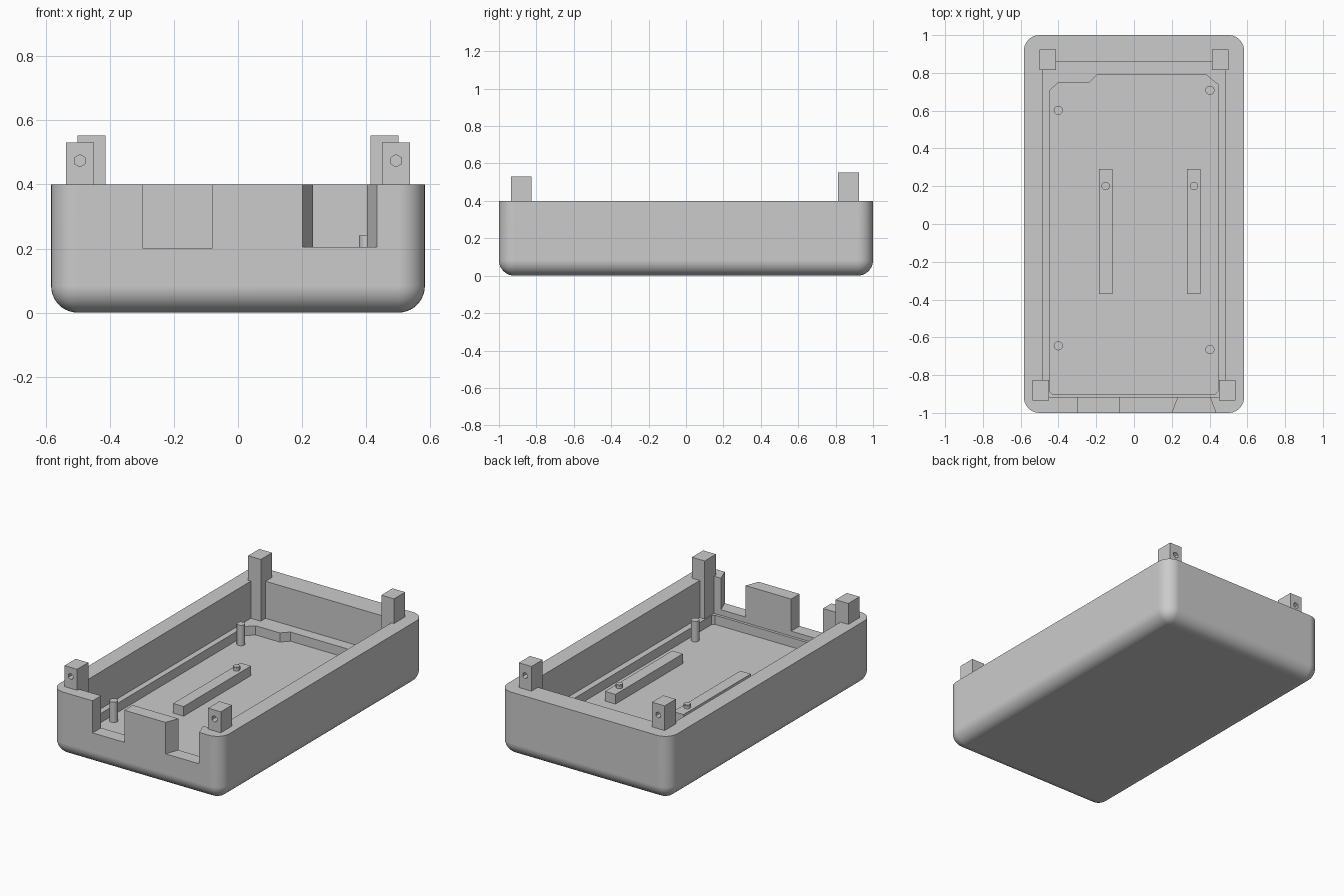
import bpy, bmesh, math

old = bpy.data.objects.get("Cube")
if old:
    bpy.data.objects.remove(old, do_unlink=True)

grey = bpy.data.materials.new("plain grey")
grey.use_nodes = True
colour = (0.6, 0.6, 0.6, 1)
grey.diffuse_color = colour
grey.node_tree.nodes["Principled BSDF"].inputs["Base Color"].default_value = colour

FLOOR, LEDGE, RIM = 0.113, 0.17, 0.40
RAIL = FLOOR + 0.06


def finish(name, bm):
    bmesh.ops.recalc_face_normals(bm, faces=bm.faces)
    mesh = bpy.data.meshes.new(name)
    bm.to_mesh(mesh)
    bm.free()
    mesh.materials.append(grey)
    obj = bpy.data.objects.new(name, mesh)
    bpy.context.collection.objects.link(obj)
    return obj


def prism(name, outline, z0, z1):
    """Extrude an xy outline from z0 up to z1."""
    bm = bmesh.new()
    face = bm.faces.new([bm.verts.new((x, y, z0)) for x, y in outline])
    top = bmesh.ops.extrude_face_region(bm, geom=[face])["geom"]
    for v in top:
        if isinstance(v, bmesh.types.BMVert):
            v.co.z = z1
    return finish(name, bm)


def box(name, x0, x1, y0, y1, z0, z1):
    return prism(name, [(x0, y0), (x1, y0), (x1, y1), (x0, y1)], z0, z1)


def cylinder(name, x, y, r, z0, z1, sides=24):
    """Upright cylinder with a corner of its outline on the y axis."""
    ring = [(x + r * math.sin(math.tau * i / sides),
             y + r * math.cos(math.tau * i / sides)) for i in range(sides)]
    return prism(name, ring, z0, z1)


def smooth(obj):
    bpy.ops.object.select_all(action="DESELECT")
    obj.select_set(True)
    bpy.context.view_layer.objects.active = obj
    bpy.ops.object.shade_smooth_by_angle(angle=math.radians(30))


def cut(obj, cutter):
    mod = obj.modifiers.new("cut", "BOOLEAN")
    mod.operation = "DIFFERENCE"
    mod.solver = "EXACT"
    mod.object = cutter
    bpy.context.view_layer.objects.active = obj
    bpy.ops.object.modifier_apply(modifier=mod.name)
    bpy.data.objects.remove(cutter, do_unlink=True)


# Tray body: block with rounded upright corners and rounded underside
tray = box("tray", -0.583, 0.583, -1, 1, 0, RIM)
bm = bmesh.new()
bm.from_mesh(tray.data)
edges = [e for e in bm.edges if any(v.co.z < 0.01 for v in e.verts)]
bmesh.ops.bevel(bm, geom=edges, offset=0.083, offset_type="OFFSET",
                segments=10, profile=0.5, affect="EDGES")
bm.to_mesh(tray.data)
bm.free()

# Main cavity, then the deeper pocket with its stepped rear outline
cut(tray, box("cavity_cutter", -0.482, 0.483, -0.917, 0.861, LEDGE, 0.6))
pocket = [(-0.432, -0.90), (0.43, -0.90), (0.445, -0.885), (0.445, 0.74),
          (0.43, 0.75), (0.38, 0.792), (-0.195, 0.792), (-0.237, 0.748),
          (-0.403, 0.748), (-0.447, 0.705), (-0.447, -0.885)]
cut(tray, prism("pocket_cutter", pocket, FLOOR, 0.3))

# Front openings: one straight, one narrowing inward
cut(tray, box("straight_notch_cutter", -0.298, -0.08, -1.05, -0.91, 0.201, 0.6))
taper = [(0.183, -1.05), (0.453, -1.05), (0.400, -0.91), (0.236, -0.91)]
cut(tray, prism("tapered_notch_cutter", taper, 0.205, 0.6))
smooth(tray)

# Keep the large walls and underside evenly flat beside the rounded edges
flatten = tray.modifiers.new("flat_walls", "WEIGHTED_NORMAL")
flatten.keep_sharp = True


# Corner posts with a blind screw hole on the outward face
def post(name, x, y, top, drop, outward):
    obj = box(name, x - 0.0435, x + 0.0435, y - 0.055, y + 0.055, LEDGE - 0.02, top)
    hole = cylinder("hole_cutter", 0, 0, 0.019, -0.05, 0.05, 6)
    hole.rotation_euler.x = math.pi / 2
    hole.location = (x, y + outward * 0.055, top - drop)
    bpy.context.view_layer.update()
    cut(obj, hole)


for side, sign in (("left", 1), ("right", -1)):
    post("front_post_" + side, sign * 0.493, -0.88, 0.53, 0.056, -1)
    post("rear_post_" + side, sign * 0.457, 0.869, 0.553, 0.068, 1)

# Round locating pegs
for i, (x, y) in enumerate([(-0.401, 0.602), (0.402, 0.708),
                            (-0.401, -0.645), (0.402, -0.665)]):
    smooth(cylinder(f"locating_peg_{i + 1}", x, y, 0.024, FLOOR - 0.01, 0.24))

# Support rails, each with a small headed stud
for side, x in (("left", 0.317), ("right", -0.15)):
    box("support_rail_" + side, x - 0.036, x + 0.036, -0.37, 0.29, FLOOR - 0.01, RAIL)
    smooth(cylinder("stud_shaft_" + side, x, 0.201, 0.018, RAIL - 0.01, RAIL + 0.013))
    smooth(cylinder("stud_head_" + side, x, 0.201, 0.022, RAIL + 0.011, RAIL + 0.02))
    smooth(cylinder("stud_cap_" + side, x, 0.201, 0.019, RAIL + 0.018, RAIL + 0.025))
